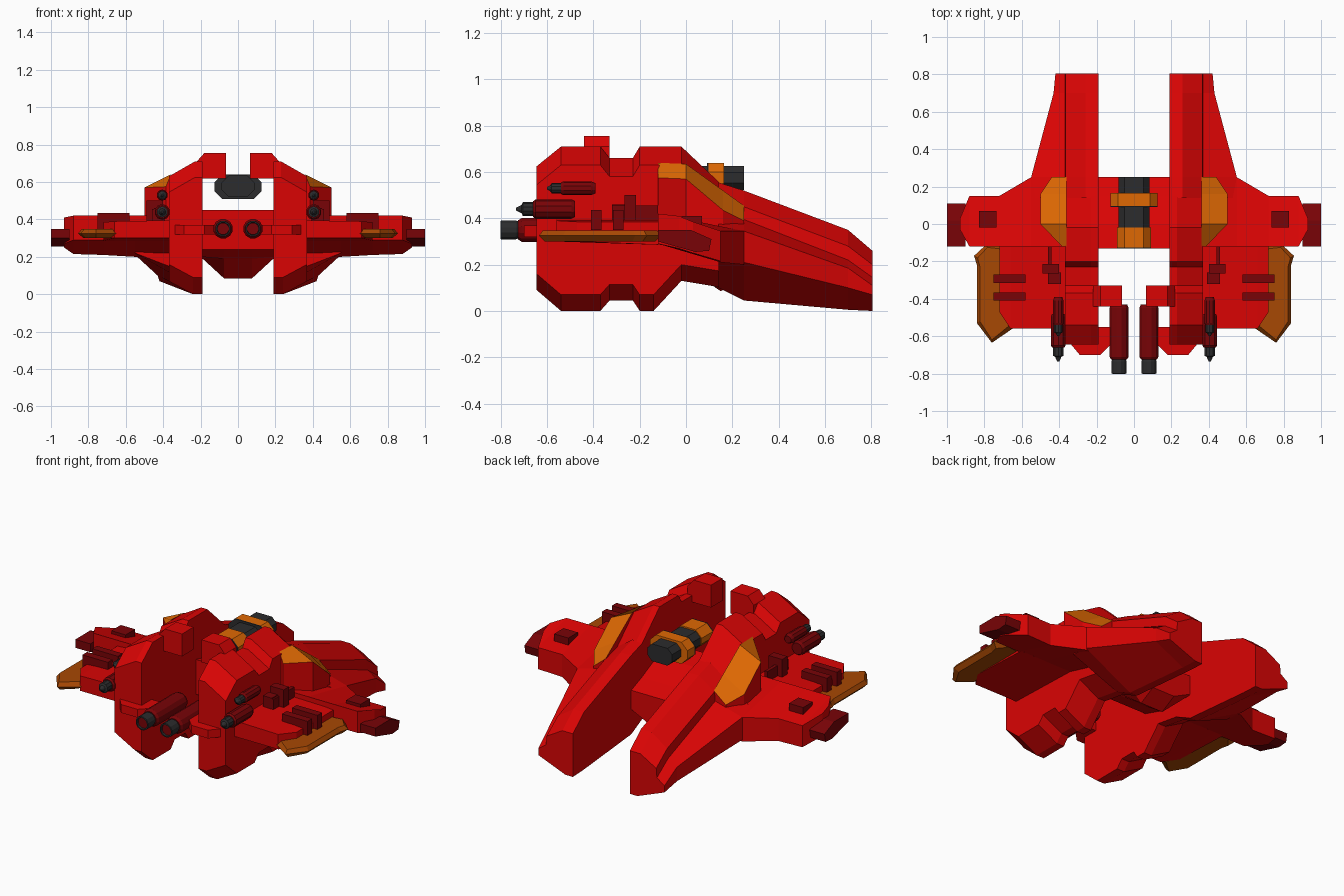
import bpy, bmesh, math

if "Cube" in bpy.data.objects:
    bpy.data.objects.remove(bpy.data.objects["Cube"])


def material(name, rgb):
    m = bpy.data.materials.new(name)
    m.diffuse_color = (*rgb, 1)
    m.use_nodes = True
    m.node_tree.nodes["Principled BSDF"].inputs["Base Color"].default_value = m.diffuse_color
    return m


RED = material("red", (0.70, 0.0012, 0.0012))
DARK = material("dark red", (0.19, 0.001, 0.002))
ORANGE = material("orange", (0.74, 0.14, 0.001))
RUST = material("rust orange", (0.39, 0.065, 0.001))
BLACK = material("charcoal", (0.025, 0.025, 0.026))


def finish(bm, name, mat, mirror=True):
    bmesh.ops.recalc_face_normals(bm, faces=bm.faces)
    me = bpy.data.meshes.new(name)
    bm.to_mesh(me)
    bm.free()
    ob = bpy.data.objects.new(name, me)
    bpy.context.collection.objects.link(ob)
    me.materials.append(mat)
    if mirror:
        ob.modifiers.new("mirror", 'MIRROR').use_mirror_merge = False
    return ob


def loft(name, mat, rings, mirror=True):
    """Skin a series of equal-length point rings and cap both ends."""
    bm = bmesh.new()
    vs = [[bm.verts.new(p) for p in r] for r in rings]
    n = len(vs[0])
    for a, b in zip(vs, vs[1:]):
        for i in range(n):
            j = (i + 1) % n
            bm.faces.new((a[i], a[j], b[j], b[i]))
    bm.faces.new(vs[0])
    bm.faces.new(vs[-1])
    return finish(bm, name, mat, mirror)


def box(name, mat, x, y, z, mirror=True):
    return loft(name, mat, [[(x[0], y[0], h), (x[1], y[0], h), (x[1], y[1], h), (x[0], y[1], h)]
                            for h in z], mirror)


def tube(name, mat, x, z, prof, n=10):
    """Round part along y from (y, radius) pairs."""
    return loft(name, mat, [[(x + r * math.cos(2 * math.pi * (i + .5) / n), y,
                              z + r * math.sin(2 * math.pi * (i + .5) / n))
                             for i in range(n)] for y, r in prof])


# side hulls: (y, bottom, top) stations, inner wall flat, outer corners cut
stations = [(-.645, .09, .625), (-.54, 0, .71), (-.37, 0, .71), (-.33, .045, .66), (-.23, .045, .66),
            (-.20, 0, .71), (-.14, 0, .71), (-.02, .13, .71), (.16, .10, .54), (.25, .045, .52)]
loft("side_hull", RED, [[(.19, y, b), (.24, y, b), (.37, y, b + .07), (.37, y, t - .08),
                         (.23, y, t), (.19, y, t)] for y, b, t in stations])

# long prongs with a stepped ledge: y, outer x, top, shoulder, ledge, upper edge, lower edge, bottom
prong = [(.14, .55, .555, .48, .42, .36, .22, .10), (.25, .55, .52, .45, .395, .345, .21, .045),
         (.70, .43, .35, .28, .22, .185, .10, .005), (.805, .42, .26, .20, .145, .11, .07, 0)]
loft("prong", RED, [[(.19, y, t), (.26, y, t), (.365, y, a), (.37, y, s), (xo, y, b), (xo, y, c),
                     (.24, y, bot), (.19, y, bot)] for y, xo, t, a, s, b, c, bot in prong])

# shoulder pods with orange upper faces: y, outer x, top, outer edge
pod = [(-.12, .385, .64, .575), (0, .50, .635, .57), (.16, .50, .52, .435), (.25, .44, .455, .39)]
ob = loft("shoulder_pod", RED, [[(.36, y, t), (xo, y, e), (xo, y, .33), (.36, y, .33)]
                                for y, xo, t, e in pod])
ob.data.materials.append(ORANGE)
for p in ob.data.polygons:
    if p.normal.z > .3:
        p.material_index = 1

# front wings, tops falling away from the rear edge: x, rear y, front y, top, front edge, bottoms
wing = [(.36, -.12, .25, .42, .38, .29, .19), (.55, -.12, .25, .42, .345, .29, .20),
        (.72, -.12, .15, .42, .345, .29, .21), (.88, -.12, .15, .42, .345, .29, .215),
        (.93, -.03, .03, .41, .385, .27, .25)]
loft("wing", RED, [[(x, y0, t), (x, y1, e), (x, y1, bf), (x, y0, bb)]
                   for x, y0, y1, t, e, bb, bf in wing])

# rear wing panels, nearly flat underneath
rear = [(.36, -.56, .395), (.66, -.56, .39), (.72, -.47, .385)]
loft("rear_wing", RED, [[(x, y, t), (x, y, .30), (x, -.10, .285), (x, -.10, t)]
                        for x, y, t in rear])

# wing tip pods
tip = [(-.12, .35), (.02, .35), (.11, .31), (.10, .26), (.04, .255), (-.12, .30)]
loft("wing_tip_pod", DARK, [[(x, y, z) for y, z in tip] for x in (.90, 1.0)])

# rust blades with a bevelled edge
blade = [(.69, -.12), (.79, -.11), (.855, -.17), (.84, -.22), (.84, -.53), (.76, -.635), (.65, -.56), (.69, -.40)]
layers = [(.30, .7), (.325, 1), (.348, .8)]
loft("wing_blade", RUST, [[(.76 + (x - .76) * s, -.36 + (y + .36) * (.7 + s * .3), z)
                           for x, y in blade] for z, s in layers])

# dark wing fittings
for y in (-.41, -.315):
    box("wing_fin", DARK, (.58, .75), (y, y + .045), (.35, .435))
box("wing_hatch", DARK, (.735, .83), (-.02, .07), (.34, .41))
box("side_fitting", DARK, (.40, .49), (-.265, -.215), (.35, .50))
box("side_fitting_rod", DARK, (.44, .46), (-.32, -.12), (.36, .455))
box("side_fitting_box", DARK, (.39, .45), (-.32, -.26), (.36, .46))

# centre bridge with keel, dropping towards the prongs: y, keel depth, top
bridge = [(-.13, .24, .45), (.0, .19, .42), (.15, .085, .35), (.25, .14, .31)]
loft("centre_bridge", RED, [[(-.2, y, t), (.2, y, t), (.2, y, max(k, .2)), (.075, y, k),
                             (-.075, y, k), (-.2, y, max(k, .2))] for y, k, t in bridge], False)


def spine(name, mat, w, y0, y1, z0, z1, c=.04):
    oct_ = [(w - c, z0), (w, z0 + c), (w, z1 - c), (w - c, z1),
            (c - w, z1), (-w, z1 - c), (-w, z0 + c), (c - w, z0)]
    loft(name, mat, [[(x, y, z) for x, z in oct_] for y in (y0, y1)], False)


# banded barrel between the hulls
spine("barrel_core", BLACK, .082, -.025, .25, .523, .627, .03)
spine("barrel_band", ORANGE, .125, .097, .165, .51, .64)
spine("barrel_band_cap", BLACK, .125, .09, .097, .51, .64)
spine("barrel_end_band", ORANGE, .09, -.125, -.02, .52, .635)
spine("barrel_end_cap", BLACK, .09, -.132, -.125, .52, .635)

# top blocks leaning in over the gap
block = [(.065, .62), (.20, .62), (.22, .66), (.22, .71), (.18, .755), (.065, .755)]
loft("top_block", RED, [[(x, y, z) for x, z in block] for y in (-.44, -.33)])

# engine mounting plates
plate = [(.12, -.55), (.12, -.64), (.18, -.70), (.29, -.70), (.34, -.64), (.34, -.55)]
loft("engine_mount", RED, [[(x, y, z) for x, y in plate] for z in (.32, .37)])

# main engines
tube("main_engine", DARK, .08, .35, [(-.43, .045), (-.45, .053), (-.71, .053), (-.725, .043)], 12)
tube("main_nozzle", BLACK, .08, .35, [(-.72, .036), (-.735, .042), (-.80, .042), (-.801, .034), (-.76, .033)], 12)
tube("main_nozzle_core", DARK, .08, .35, [(-.755, .032), (-.79, .032)], 12)

# side thrusters
tube("lower_thruster", DARK, .405, .44, [(-.48, .035), (-.495, .042), (-.65, .042), (-.66, .034)])
tube("lower_thruster_nozzle", BLACK, .405, .44, [(-.655, .03), (-.705, .03), (-.71, .018), (-.735, .006)])
tube("upper_thruster", DARK, .405, .53, [(-.39, .022), (-.41, .03), (-.53, .03), (-.54, .025)])
tube("upper_thruster_nozzle", BLACK, .405, .53, [(-.535, .023), (-.58, .023), (-.585, .014), (-.60, .005)])
